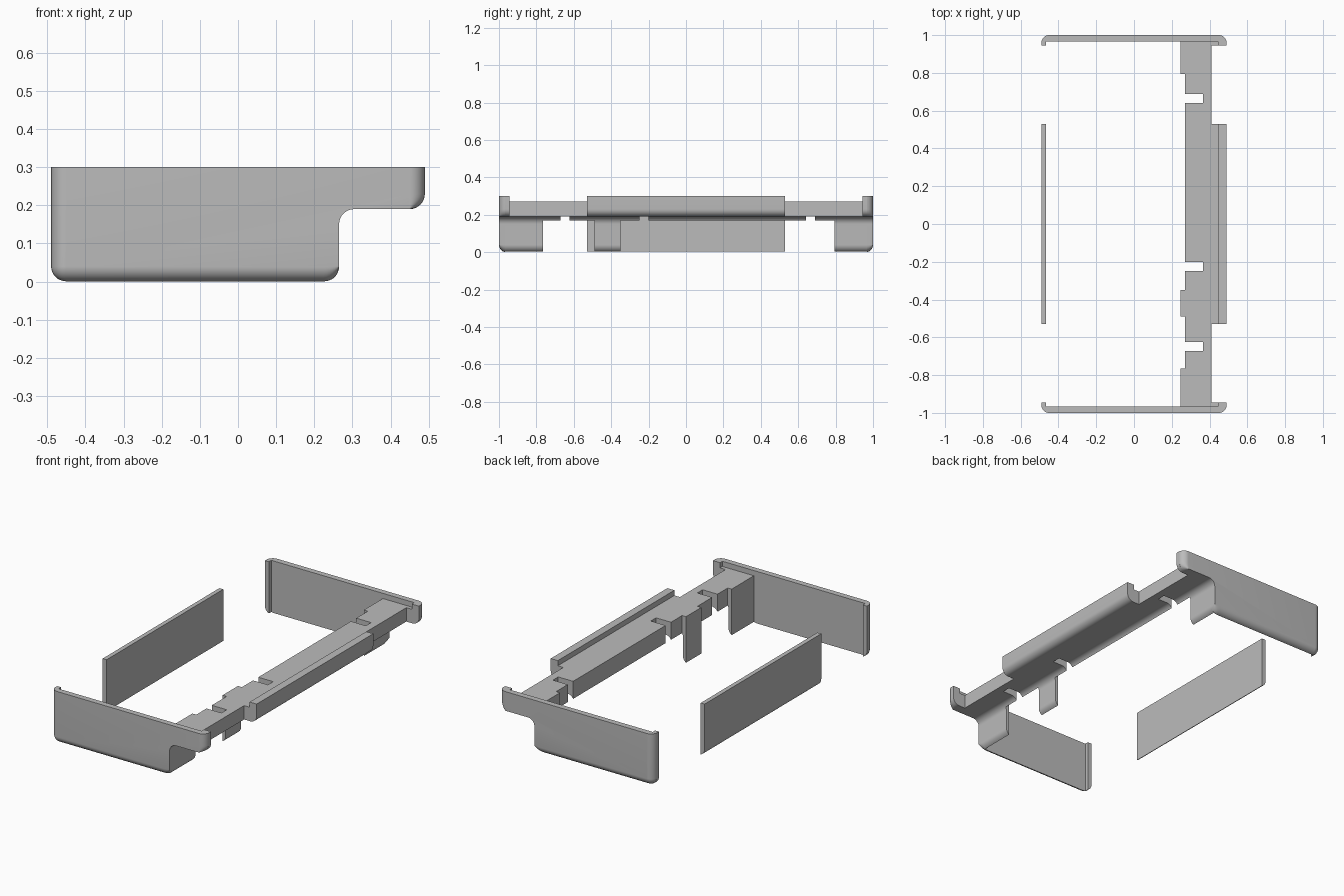
import bpy, bmesh
from math import sin, cos, radians

cube = bpy.data.objects.get("Cube")
if cube:
    bpy.data.objects.remove(cube, do_unlink=True)

grey = bpy.data.materials.new("plain grey")
grey.use_nodes = True
colour = (0.5, 0.5, 0.5, 1)
grey.diffuse_color = colour
grey.node_tree.nodes["Principled BSDF"].inputs["Base Color"].default_value = colour

R = 0.04                      # common corner radius
X, TOP, SHELF, STEP = 0.49, 0.30, 0.19, 0.265


def arc(cx, cz, rx, rz, a0, a1, n=8):
    steps = [radians(a0 + (a1 - a0) * i / n) for i in range(n + 1)]
    return [(cx + rx * cos(a), cz + rz * sin(a)) for a in steps]


def loft(name, sections):
    """Skin a closed solid through (y, outline) sections."""
    bm = bmesh.new()
    rings = [[bm.verts.new((x, y, z)) for x, z in pts] for y, pts in sections]
    for a, b in zip(rings, rings[1:]):
        for i in range(len(a)):
            j = (i + 1) % len(a)
            bm.faces.new((a[i], a[j], b[j], b[i]))
    bm.faces.new(rings[0])
    bm.faces.new(rings[-1])
    bmesh.ops.remove_doubles(bm, verts=bm.verts, dist=0.0004)
    bmesh.ops.recalc_face_normals(bm, faces=bm.faces)
    mesh = bpy.data.meshes.new(name)
    bm.to_mesh(mesh)
    bm.free()
    mesh.materials.append(grey)
    obj = bpy.data.objects.new(name, mesh)
    bpy.context.collection.objects.link(obj)
    return obj


def extrude(name, pts, y0, y1):
    return loft(name, [(y0, pts), (y1, pts)])


def select(obj):
    bpy.ops.object.select_all(action="DESELECT")
    obj.select_set(True)
    bpy.context.view_layer.objects.active = obj


def smooth(obj):
    select(obj)
    bpy.ops.object.shade_smooth_by_angle(angle=radians(30))


def cut_box(obj, x0, x1, y0, y1):
    """Cut a box through the full height of the object."""
    cutter = extrude("cutter", [(x0, -1), (x1, -1), (x1, 1), (x0, 1)], y0, y1)
    cutter.hide_render = True
    select(obj)
    mod = obj.modifiers.new("cut", "BOOLEAN")
    mod.operation, mod.solver, mod.object = "DIFFERENCE", "EXACT", cutter
    bpy.ops.object.modifier_apply(modifier=mod.name)
    bpy.data.objects.remove(cutter, do_unlink=True)


def plate_outline(d):
    """Stepped end outline, rounded edges drawn in by d."""
    r = R - d
    return ([(-X + d, TOP)]
            + arc(-X + R, R, r, r, 180, 270)
            + arc(STEP - R, R, R, r, 270, 360)
            + arc(STEP + R, SHELF - R, R, R, 180, 90)
            + arc(X - R, SHELF + R, r, R, 270, 360)
            + [(X - d, TOP)])


# Side wall sections, shared by the walls and the end plate lips
low_wall = ([(-X, TOP)] + arc(-X + R, R, R, R, 180, 232)
            + [(-0.465, 0.003), (-0.465, TOP)])
high_wall = ([(0.41, 0.27), (0.41, SHELF)]
             + arc(X - R, SHELF + R, R, R, 270, 360)
             + [(X, TOP), (0.445, TOP), (0.445, 0.27)])

# End plates with rounded outer edges and short return lips
for side, s in (("front", -1), ("back", 1)):
    sections = []
    for i in range(9):
        a = radians(10 * i)
        d = min(R * (1 - sin(a)), R - 0.0001)
        sections.append((s * (1 - R * (1 - cos(a))), plate_outline(d)))
    smooth(loft(side + "_end_plate", sections))
    smooth(extrude(side + "_low_lip", low_wall, s * 0.968, s * 0.945))
    smooth(extrude(side + "_high_lip", high_wall, s * 0.968, s * 0.945))

# Long side walls
smooth(extrude("low_side_wall", low_wall, -0.53, 0.53))
smooth(extrude("high_side_wall", high_wall, -0.53, 0.53))

# Long shelf bar with hanging legs, cut away between the legs and notched
bar = extrude("shelf_bar",
              [(0.245, 0.27), (0.245, 0.005)]
              + arc(STEP - R, R, R, R, 300, 360)
              + arc(STEP + R, SHELF - R, R, R, 180, 90)
              + [(0.41, SHELF), (0.41, 0.27)], -0.969, 0.969)
for y0, y1 in ((-0.765, -0.49), (-0.35, 0.795)):
    cut_box(bar, 0.1, 0.27, y0, y1)
for y in (-0.648, -0.225, 0.665):
    cut_box(bar, 0.1, 0.365, y - 0.024, y + 0.024)
smooth(bar)
